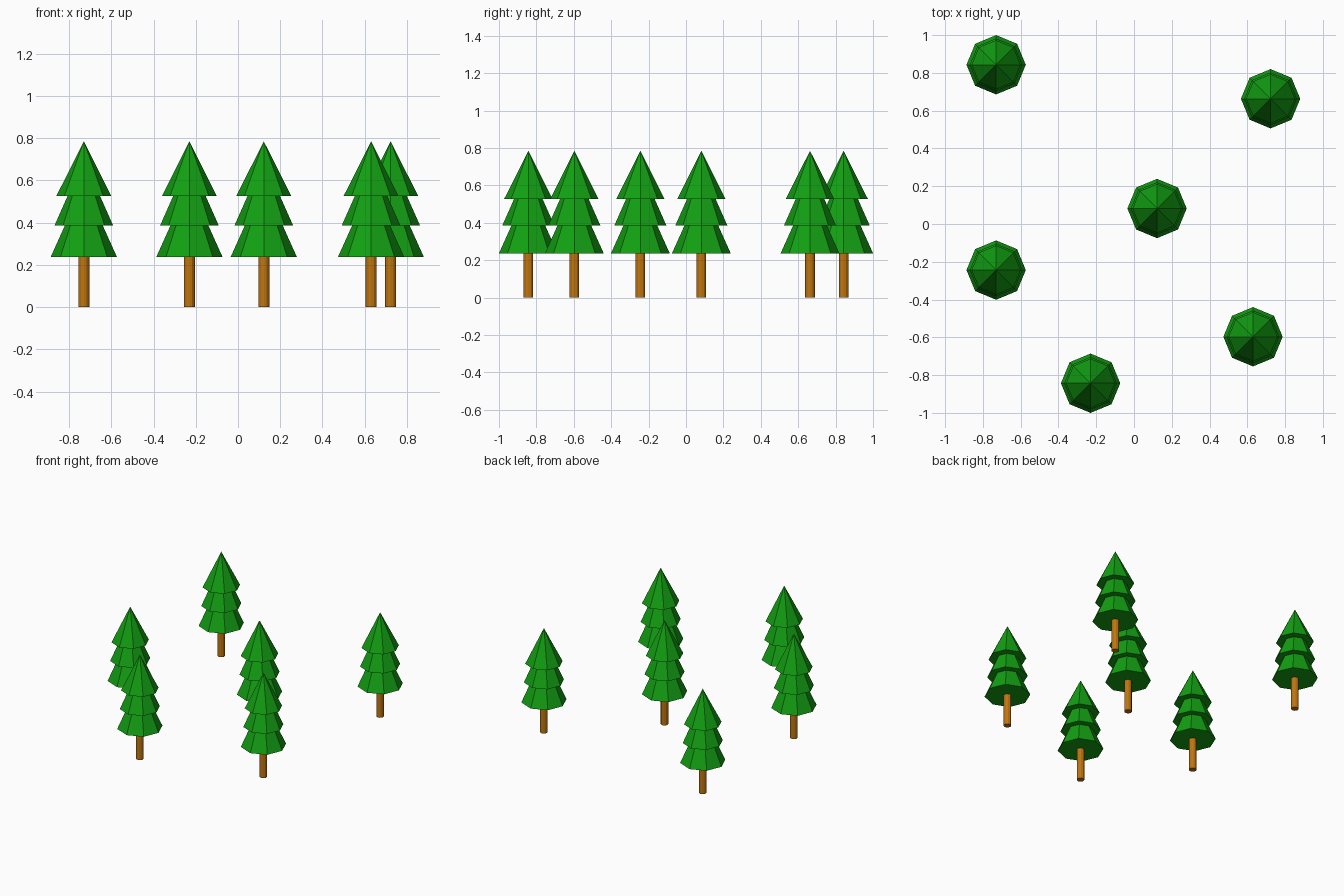
import bpy, bmesh
from math import sin, cos, tau

if "Cube" in bpy.data.objects:
    bpy.data.objects.remove(bpy.data.objects["Cube"])


def material(name, color):
    m = bpy.data.materials.new(name)
    m.diffuse_color = color
    m.use_nodes = True
    m.node_tree.nodes["Principled BSDF"].inputs["Base Color"].default_value = m.diffuse_color
    return m


GREEN = material("needle_green", (0.006, 0.35, 0.006, 1))
BROWN = material("bark_brown", (0.52, 0.18, 0.005, 1))


def lathe(name, profile, sides, mat):
    """Flat-faced revolved mesh from (radius, z) rings; radius 0 makes an apex."""
    bm = bmesh.new()
    rings = []
    for r, z in profile:
        if r == 0:
            rings.append([bm.verts.new((0, 0, z))])
        else:
            rings.append([bm.verts.new((r * cos(tau * i / sides), r * sin(tau * i / sides), z))
                          for i in range(sides)])
    for a, b in zip(rings, rings[1:]):
        for i in range(sides):
            j = (i + 1) % sides
            if len(b) == 1:
                bm.faces.new((a[i], a[j], b[0]))
            else:
                bm.faces.new((a[i], a[j], b[j], b[i]))
    for ring in (rings[0], rings[-1]):
        if len(ring) > 1:
            bm.faces.new(ring)
    bmesh.ops.recalc_face_normals(bm, faces=bm.faces)
    mesh = bpy.data.meshes.new(name)
    bm.to_mesh(mesh)
    bm.free()
    mesh.materials.append(mat)
    return mesh


# Three stacked octagonal tiers of needles, and a thin round trunk
foliage = lathe("foliage", [(0.157, 0.237), (0.09, 0.386), (0.139, 0.386),
                            (0.077, 0.526), (0.13, 0.526), (0, 0.785)], 8, GREEN)
trunk = lathe("trunk", [(0.026, 0), (0.026, 0.26)], 12, BROWN)

# Scattered tree positions
SPOTS = [(-0.73, 0.843), (0.723, 0.663), (0.122, 0.082),
         (-0.73, -0.244), (0.63, -0.597), (-0.23, -0.843)]
for n, (x, y) in enumerate(SPOTS, 1):
    for part, mesh in (("foliage", foliage), ("trunk", trunk)):
        ob = bpy.data.objects.new(f"tree_{n}_{part}", mesh)
        ob.location = (x, y, 0)
        bpy.context.collection.objects.link(ob)
